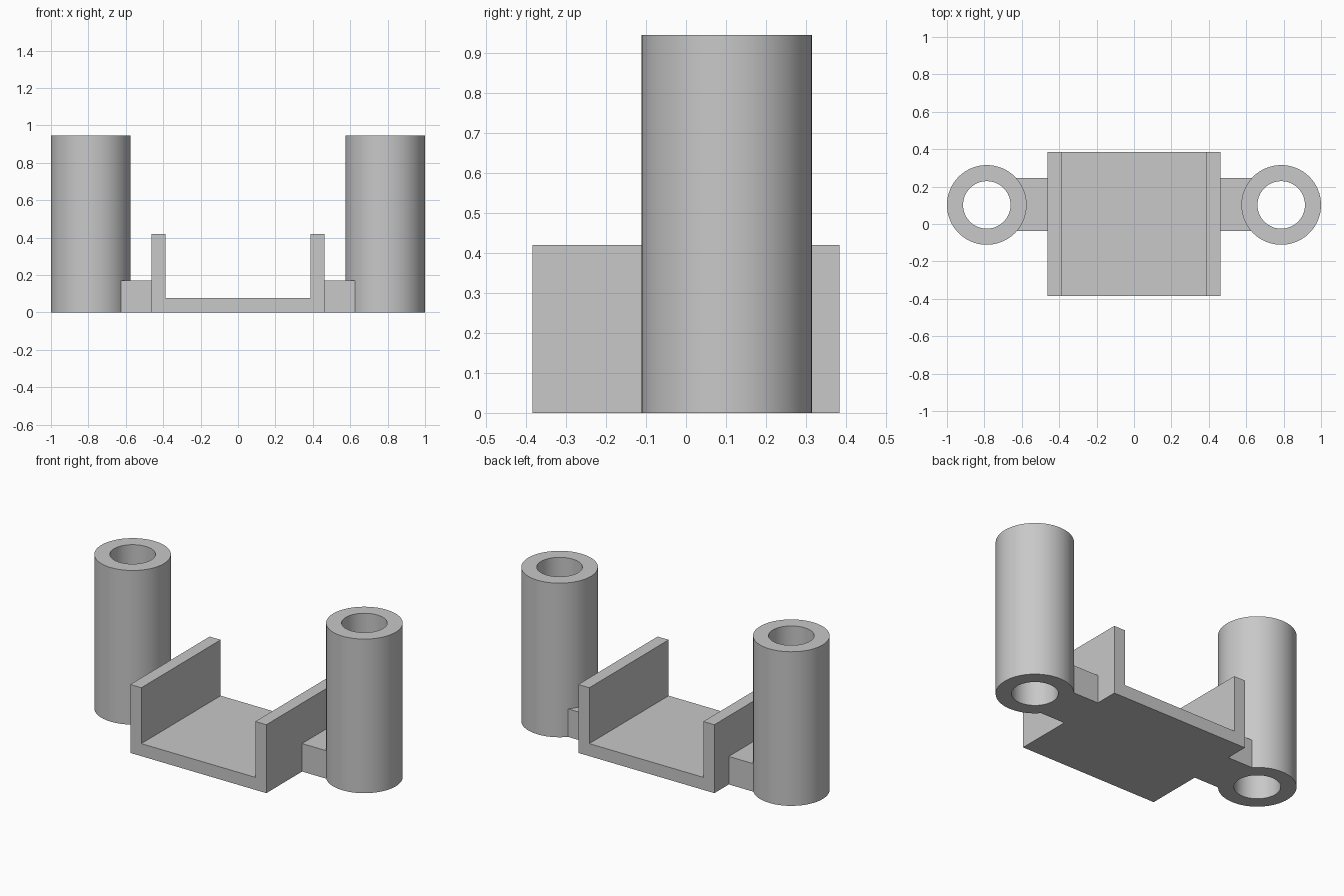
import bpy, bmesh, math

if "Cube" in bpy.data.objects:
    bpy.data.objects.remove(bpy.data.objects["Cube"], do_unlink=True)

grey = bpy.data.materials.new("plain grey")
grey.use_nodes = True
colour = (0.58, 0.58, 0.58, 1)
grey.diffuse_color = colour
grey.node_tree.nodes["Principled BSDF"].inputs["Base Color"].default_value = colour


def finish(name, bm):
    bmesh.ops.recalc_face_normals(bm, faces=bm.faces)
    mesh = bpy.data.meshes.new(name)
    bm.to_mesh(mesh)
    bm.free()
    mesh.materials.append(grey)
    obj = bpy.data.objects.new(name, mesh)
    bpy.context.collection.objects.link(obj)
    return obj


def extrude_profile(name, points, y0, y1):
    """Extrude an x-z outline along y."""
    bm = bmesh.new()
    face = bm.faces.new([bm.verts.new((x, y0, z)) for x, z in points])
    new = bmesh.ops.extrude_face_region(bm, geom=[face])["geom"]
    verts = [v for v in new if isinstance(v, bmesh.types.BMVert)]
    bmesh.ops.translate(bm, verts=verts, vec=(0, y1 - y0, 0))
    return finish(name, bm)


def tube(name, x, y, outer, inner, height, sides=64):
    """Open tube with flat ring ends, spun from a rectangular wall section."""
    bm = bmesh.new()
    section = [(inner, 0), (outer, 0), (outer, height), (inner, height)]
    verts = [bm.verts.new((x + r, y, z)) for r, z in section]
    edges = [bm.edges.new((verts[i], verts[(i + 1) % 4])) for i in range(4)]
    bmesh.ops.spin(bm, geom=verts + edges, cent=(x, y, 0), axis=(0, 0, 1),
                   angle=math.tau, steps=sides)
    bmesh.ops.remove_doubles(bm, verts=bm.verts, dist=0.0001)
    obj = finish(name, bm)
    bpy.ops.object.select_all(action='DESELECT')
    obj.select_set(True)
    bpy.context.view_layer.objects.active = obj
    bpy.ops.object.shade_smooth_by_angle(angle=math.radians(30))
    return obj


# U-shaped tray, open at front and back
half, inside, floor, rim = 0.462, 0.387, 0.077, 0.42
right_half = [(half, 0), (half, rim), (inside, rim), (inside, floor)]
outline = right_half + [(-x, z) for x, z in reversed(right_half)]
extrude_profile("tray", outline, -0.385, 0.385)

# Connecting arm and upright tube on each side
for side, s in (("left", 1), ("right", -1)):
    arm = [(s * half, 0), (s * 0.63, 0), (s * 0.63, 0.172), (s * half, 0.172)]
    extrude_profile(side + "_arm", arm, -0.038, 0.245)
    tube(side + "_tube", s * 0.787, 0.102, 0.213, 0.127, 0.946)
